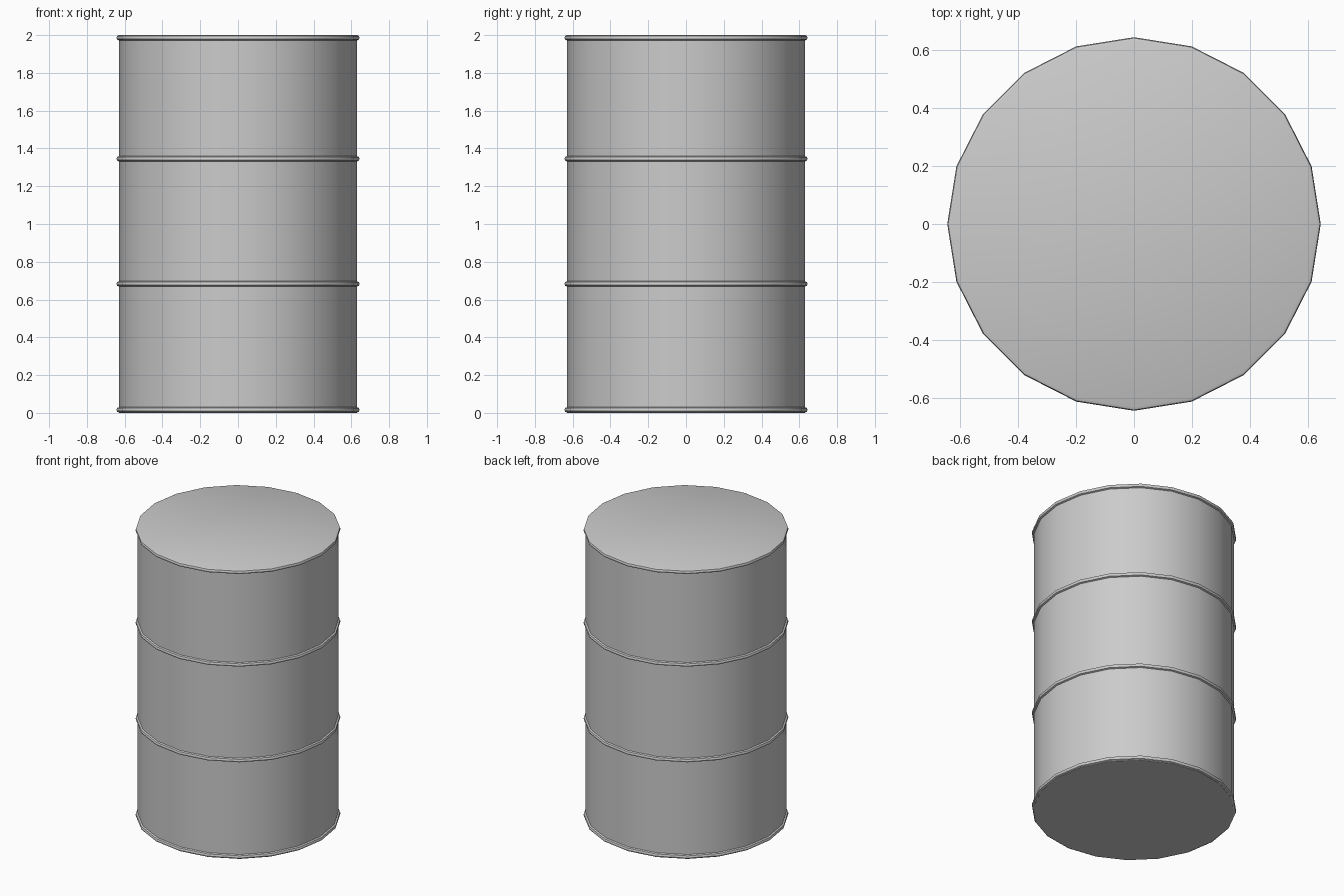
import bpy, bmesh, math

if "Cube" in bpy.data.objects:
    bpy.data.objects.remove(bpy.data.objects["Cube"])

SIDES = 20
R_BODY, R_RING = 0.63, 0.643


def lathe(name, profile, closed=False):
    """Revolve (radius, z) points around z."""
    bm = bmesh.new()
    rings = [[bm.verts.new((r * math.cos(2 * math.pi * i / SIDES),
                            r * math.sin(2 * math.pi * i / SIDES), z))
              for i in range(SIDES)] for r, z in profile]
    pairs = list(zip(rings, rings[1:]))
    if closed:
        pairs.append((rings[-1], rings[0]))
    else:
        bm.faces.new(rings[0])
        bm.faces.new(rings[-1])
    for a, b in pairs:
        for i in range(SIDES):
            j = (i + 1) % SIDES
            bm.faces.new((a[i], a[j], b[j], b[i]))
    bmesh.ops.recalc_face_normals(bm, faces=bm.faces)
    me = bpy.data.meshes.new(name)
    bm.to_mesh(me)
    bm.free()
    ob = bpy.data.objects.new(name, me)
    bpy.context.collection.objects.link(ob)
    bpy.ops.object.select_all(action='DESELECT')
    ob.select_set(True)
    bpy.context.view_layer.objects.active = ob
    bpy.ops.object.shade_smooth_by_angle(angle=math.radians(30))
    return ob


# Drum body with one profile: wall, two swages, rolled rims top and bottom
profile = [(R_BODY, 0.0)]
for z in (0.016, 0.683, 1.345, 1.986):
    h = 0.014
    profile += [(R_BODY, z - h), (R_RING - 0.003, z - h * 0.7), (R_RING, z),
                (R_RING - 0.003, z + h * 0.7), (R_BODY, z + h)]
lathe("drum_body", profile)
